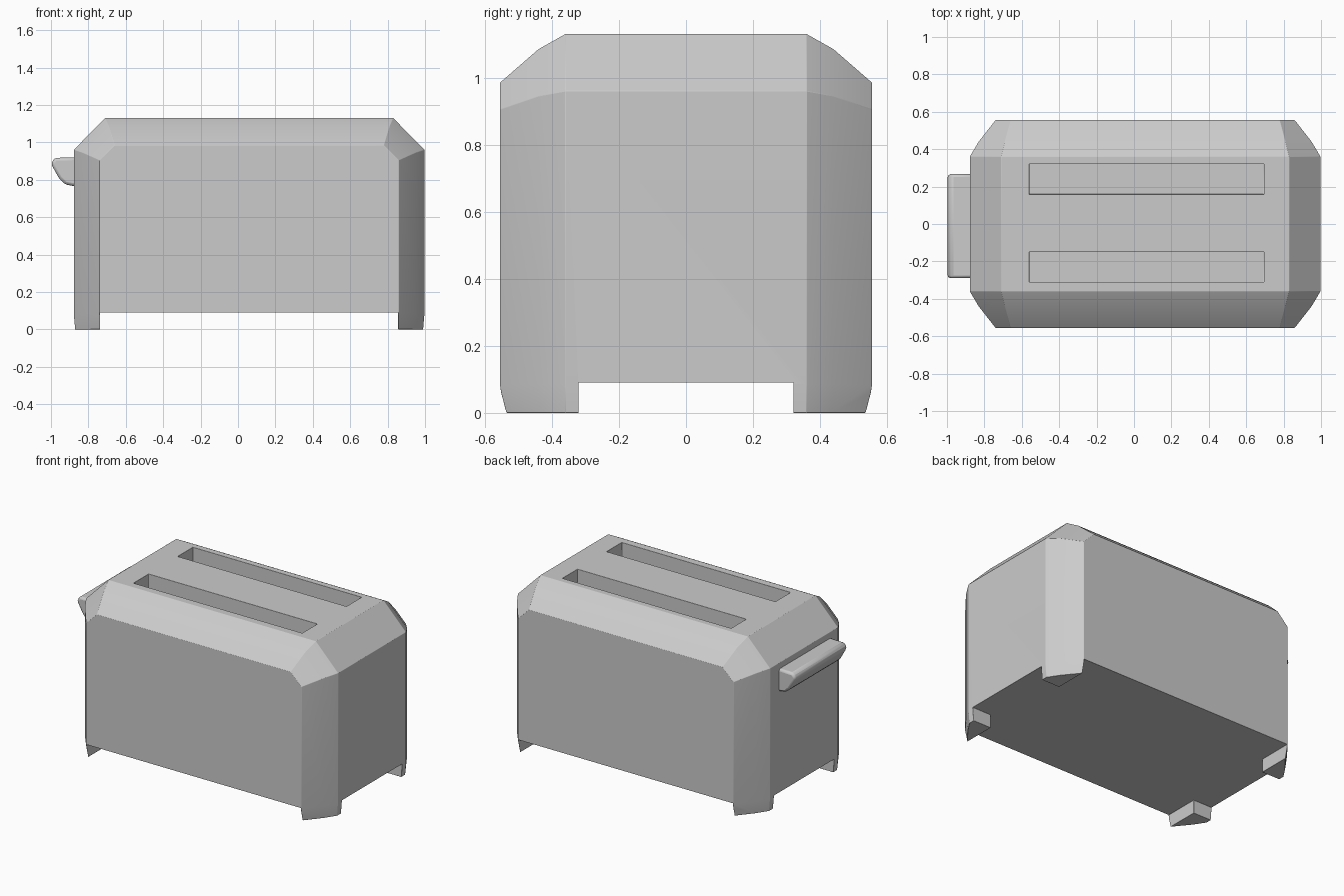
import bpy, bmesh, math

if "Cube" in bpy.data.objects:
    bpy.data.objects.remove(bpy.data.objects["Cube"])

CX = 0.0595  # body centre in x (the lever sticks out on the left)


def finish(name, bm):
    bmesh.ops.recalc_face_normals(bm, faces=bm.faces)
    mesh = bpy.data.meshes.new(name)
    bm.to_mesh(mesh)
    bm.free()
    obj = bpy.data.objects.new(name, mesh)
    bpy.context.collection.objects.link(obj)
    return obj


def soften(obj, width):
    bpy.context.view_layer.objects.active = obj
    bpy.ops.object.select_all(action='DESELECT')
    obj.select_set(True)
    bpy.ops.object.shade_smooth_by_angle(angle=math.radians(25))
    bev = obj.modifiers.new("soft_edges", 'BEVEL')
    bev.width, bev.segments = width, 2
    bev.limit_method, bev.angle_limit = 'ANGLE', math.radians(25)


def cut_box(target, x, y, z):
    """Subtract a box given by its x, y and z ranges."""
    bm = bmesh.new()
    bmesh.ops.create_cube(bm, size=1)
    for v in bm.verts:
        v.co = [(r[0] + r[1]) / 2 + c * (r[1] - r[0]) for c, r in zip(v.co, (x, y, z))]
    cutter = finish("cutter", bm)
    cutter.hide_render = True
    mod = target.modifiers.new("cut", 'BOOLEAN')
    mod.object, mod.operation, mod.solver = cutter, 'DIFFERENCE', 'EXACT'
    bpy.context.view_layer.objects.active = target
    bpy.ops.object.modifier_apply(modifier=mod.name)
    bpy.data.objects.remove(cutter)


# Body: convex shell with chamfered corners, one quarter mirrored to four
quarter = [
    (.79, .545, 0), (.88, .435, 0), (.93, .36, 0),
    (.80, .555, .085), (.89, .44, .085), (.9375, .36, .085),
    (.80, .555, .905), (.89, .44, .945), (.9375, .36, .96),
    (.72, .555, .985), (.75, .44, 1.085), (.77, .36, 1.13),
]
bm = bmesh.new()
for sx in (-1, 1):
    for sy in (-1, 1):
        for x, y, z in quarter:
            bm.verts.new((CX + sx * x, sy * y, z))
bmesh.ops.convex_hull(bm, input=bm.verts)
bmesh.ops.dissolve_limit(bm, angle_limit=math.radians(1), verts=bm.verts, edges=bm.edges)
body = finish("toaster_body", bm)

# Gaps under the body leave a foot at each corner
cut_box(body, (CX - .797, CX + .797), (-1, 1), (-.2, .09))
cut_box(body, (-1.2, 1.2), (-.32, .32), (-.2, .09))

# Bread slots
for y in (-.23, .24):
    cut_box(body, (-.56, .695), (y - .081, y + .081), (.96, 1.3))
soften(body, .008)

# Lever: side profile extruded along y
profile = [(-.86, .92), (-.98, .917), (-1.0, .885), (-.955, .805), (-.925, .775), (-.86, .763)]
bm = bmesh.new()
face = bm.faces.new([bm.verts.new((x, -.29, z)) for x, z in profile])
ext = bmesh.ops.extrude_face_region(bm, geom=[face])
bmesh.ops.translate(bm, vec=(0, .556, 0),
                    verts=[g for g in ext['geom'] if isinstance(g, bmesh.types.BMVert)])
lever = finish("lever", bm)
soften(lever, .015)
